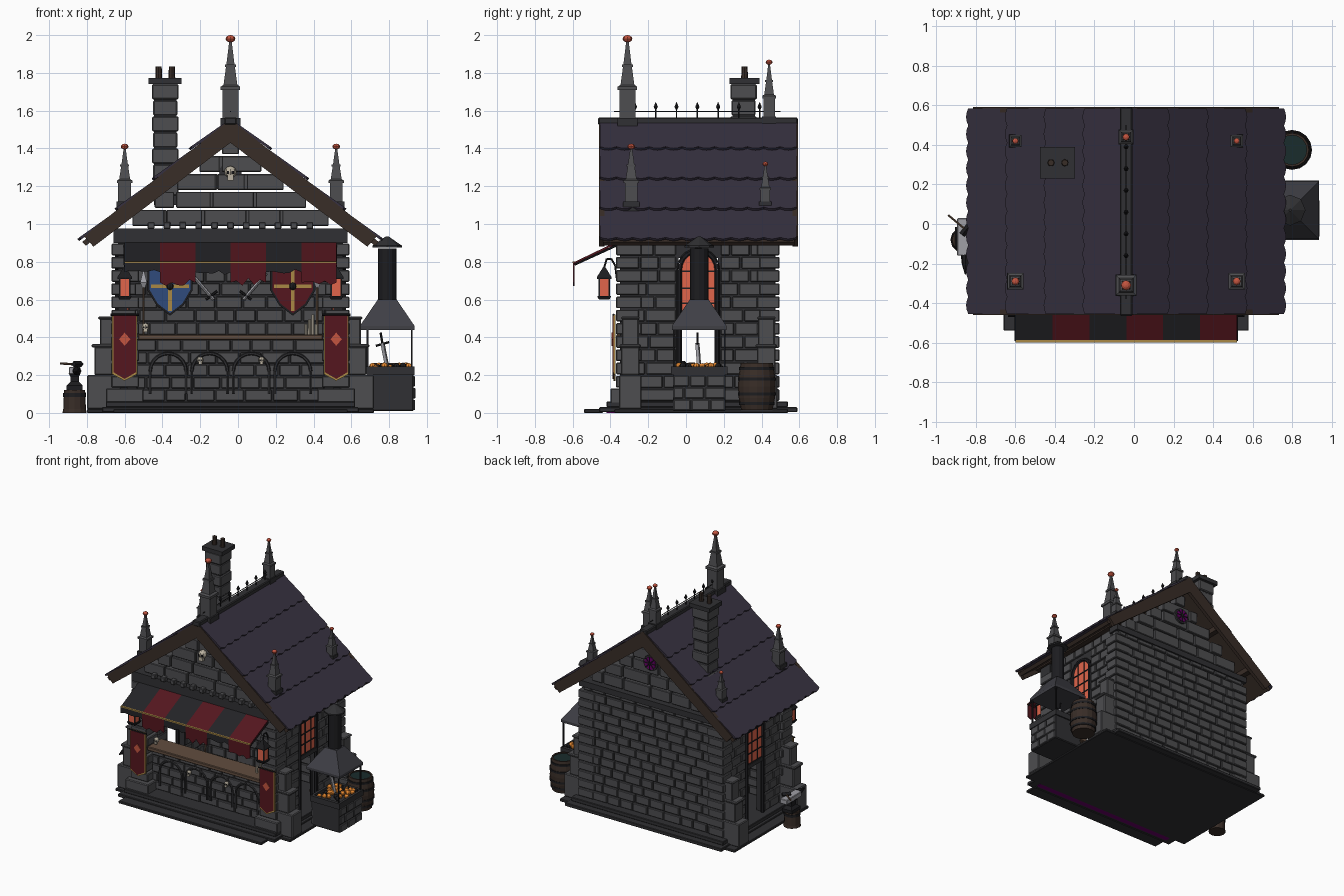
import bpy, bmesh, math, random
from mathutils import Vector

if "Cube" in bpy.data.objects:
    bpy.data.objects.remove(bpy.data.objects["Cube"])
random.seed(4)
CX, R2 = -0.04, math.sqrt(2)          # house axis in x

def mat(name, r, g, b):
    m = bpy.data.materials.new(name)
    m.diffuse_color = (r, g, b, 1)
    m.use_nodes = True
    m.node_tree.nodes["Principled BSDF"].inputs["Base Color"].default_value = m.diffuse_color
    return m
STONE, DARK, IRON = mat("stone", .075, .075, .08), mat("dark_stone", .03, .03, .033), mat("iron", .012, .012, .014)
SLATE, WOOD, PLANK = mat("slate", .037, .03, .05), mat("dark_wood", .04, .026, .02), mat("plank", .12, .075, .05)
RED, BLACK, GOLD = mat("red_cloth", .09, .008, .013), mat("black_cloth", .017, .017, .02), mat("gold", .4, .25, .06)
GLOW, EMBER, GEM = mat("glow", .75, .13, .07), mat("ember", .8, .25, .03), mat("gem", .55, .09, .05)
STEEL, BONE, BLUE = mat("steel", .35, .35, .38), mat("bone", .5, .45, .36), mat("blue", .03, .07, .2)
PURPLE, WATER, HOOD = mat("purple", .13, 0, .13), mat("water", .01, .025, .025), mat("hood", .05, .05, .06)

def finish(name, bm, m, bevel=0, smooth=False):
    bmesh.ops.recalc_face_normals(bm, faces=bm.faces)
    me = bpy.data.meshes.new(name)
    bm.to_mesh(me); bm.free()
    ob = bpy.data.objects.new(name, me)
    bpy.context.collection.objects.link(ob)
    me.materials.append(m)
    if bevel:
        b = ob.modifiers.new("bevel", 'BEVEL'); b.width = bevel; b.segments = 1
    if smooth:
        for p in me.polygons: p.use_smooth = True
        me.set_sharp_from_angle(angle=math.radians(40))
    return ob

def boxes(name, m, dims, bevel=0):
    """Boxes given as (x0, x1, y0, y1, z0, z1)."""
    bm = bmesh.new()
    for d in dims:
        c = bmesh.ops.create_cube(bm, size=1)["verts"]
        for v in c:
            v.co = [d[2*i] if v.co[i] < 0 else d[2*i+1] for i in range(3)]
    return finish(name, bm, m, bevel)

def prism(name, m, pts, axis, a, b):
    """Profile pts extruded from a to b along axis."""
    bm = bmesh.new()
    put = {'x': lambda p, t: (t, p[0], p[1]), 'y': lambda p, t: (p[0], t, p[1]), 'z': lambda p, t: (p[0], p[1], t)}[axis]
    f = bm.faces.new([bm.verts.new(put(p, a)) for p in pts])
    ext = bmesh.ops.extrude_face_region(bm, geom=[f])["geom"]
    d = Vector(put((0, 0), b - a))
    bmesh.ops.translate(bm, vec=d, verts=[v for v in ext if isinstance(v, bmesh.types.BMVert)])
    return finish(name, bm, m)

def loft(name, m, x, y, rings, n=4, sy=1, smooth=False):
    """Stacked n-sided rings (z, r); for n=4 r is the half width."""
    bm, prev = bmesh.new(), None
    for z, r in rings:
        k, o = (r*R2, math.pi/4) if n == 4 else (r, 0)
        ring = [bm.verts.new((x + k*math.cos(o+i*2*math.pi/n), y + sy*k*math.sin(o+i*2*math.pi/n), z)) for i in range(n)]
        if prev is None: bm.faces.new(ring)
        else:
            for i in range(n): bm.faces.new((prev[i], prev[(i+1) % n], ring[(i+1) % n], ring[i]))
        prev = ring
    bm.faces.new(prev)
    return finish(name, bm, m, 0, smooth)

def tube(name, m, pts, r, n=6):
    """Straight rods between successive points."""
    bm = bmesh.new()
    for a, b in zip(pts, pts[1:]):
        a, b = Vector(a), Vector(b)
        d = b - a
        M = d.to_track_quat('Z', 'Y').to_matrix().to_4x4(); M.translation = (a + b)/2
        bmesh.ops.create_cone(bm, cap_ends=True, segments=n, radius1=r, radius2=r, depth=d.length, matrix=M)
    return finish(name, bm, m)

def ball(name, m, x, y, z, r, sz=1):
    return loft(name, m, x, y, [(z - sz*r*math.cos(t*math.pi/6), r*max(.05, math.sin(t*math.pi/6))) for t in range(7)], 8)

def bricks(name, axis, c0, c1, z0, z1, rows, spans, w=.13, gap=.008):
    """Running-bond wall normal to axis; spans(za, zb) gives the solid stretches."""
    out, h = [], (z1 - z0)/rows
    for i in range(rows):
        za, zb = z0 + i*h, z0 + (i+1)*h
        for s, e in spans(za, zb):
            u, first = s, True
            while u < e - .005:
                k = w*random.uniform(.75, 1.2)*(.5 if first and i % 2 else 1)
                v = e if e - u - k < w*.45 else u + k
                j, first = random.uniform(0, .006), False
                r = (c0 - j, c1 + j, u + gap/2, v - gap/2)
                out.append((r if axis == 'x' else r[2:] + r[:2]) + (za + gap/2, zb - gap/2))
                u = v
    boxes(name, STONE, out, .004)

# base slabs and floor
boxes("base_slab", DARK, [(-.72, .64, -.46, .59, .004, .03), (-.66, .58, -.54, -.44, 0, .02), (-.8, .72, -.38, .54, 0, .02), (-.7, .62, -.42, .54, .03, .06)], .004)
boxes("floor_underside", PURPLE, [(-.66, .58, -.42, .53, .0005, .01)])
# walls: dark mortar cores with stone bricks
Y0, Y1, HOLE = -.36, .48, (-.04, .17)
boxes("wall_core", DARK, [(-.62, .54, .42, .475, .05, .97), (-.54, .46, -.29, -.24, .05, .39)] +
      [(a, a + .05, u, v, z, .97) for a in (-.635, .505) for u, v, z in ((-.35, HOLE[0], .05), (HOLE[1], .47, .05), (*HOLE, .82))])
bricks("back_wall_bricks", 'y', .41, .485, .06, .97, 13, lambda a, b: [(-.63, .55)])
side = lambda a, b: [(-.35, HOLE[0]-.01), (HOLE[1]+.01, .48)] if a < .84 else [(-.35, .48)]
bricks("left_wall_bricks", 'x', -.645, -.575, .06, .97, 13, side)
bricks("right_wall_bricks", 'x', .495, .565, .06, .97, 13, side)
bricks("counter_wall_bricks", 'y', -.30, -.23, .06, .39, 5, lambda a, b: [(-.54, .46)])
# corner quoins
q = []
for i in range(12):
    z, k = .06 + i*.07, .015*(i % 2)
    for s in (-1, 1):
        for ya, yb in ((-.37, -.25 + k), (.39 - k, .495)):
            x = sorted((CX + s*.63, CX + s*(.5 - k)))
            q.append((*x, ya, yb, z + .004, z + .066))
boxes("corner_quoins", STONE, q, .005)
# gables of open-jointed stones, string courses and corbels
gable = lambda a, b: [(CX - (1.5 - b)/.8, CX + (1.5 - b)/.8)] if b < 1.47 else []
for n, a, b in (("front", -.36, -.29), ("back", .42, .48)):
    bricks(n + "_gable_stones", 'y', a, b, .985, 1.46, 5, gable, .2, .011)
boxes("string_courses", DARK, [(-.66, .58, -.375, -.27, .9, .975), (-.66, .58, .41, .5, .93, .975)])
boxes("corbels", STONE, [(x - .018, x + .018, -.4, -.36, .975, 1.01) for x in (CX - .42 + i*.084 for i in range(11))], .004)
# stepped side buttresses and front pier plinths
b = []
for s in (-1, 1):
    for y in (-.295, .425):
        for o, z0, z1, w in ((.76, .02, .2, .06), (.72, .2, .35, .05), (.69, .35, .5, .045), (.735, .345, .365, .056), (.7, .495, .51, .05)):
            b.append((*sorted((CX + s*.58, CX + s*o)), y - w, y + w, z0, z1))
    b.append((*sorted((CX + s*.46, CX + s*.66)), -.4, -.25, .05, .13))
boxes("buttresses", STONE, b, .006)
# side windows over open doorways
yc = sum(HOLE)/2
arch = lambda r, c, z, zb: [(c - r, zb)] + [(c - r*math.cos(t*math.pi/10), z + r*math.sin(t*math.pi/10)) for t in range(11)] + [(c + r, zb)]
for n, xa, s in (("left", -.64, -1), ("right", .5, 1)):
    prism(n + "_window_glass", GLOW, arch(.095, yc, .76, .5), 'x', xa, xa + .06)
    xo = xa if s < 0 else xa + .06
    tube(n + "_window_frame", IRON, [(xo, u, v) for u, v in arch(.1, yc, .76, .06)], .014)
    boxes(n + "_window_bars", IRON, [(xa - .005, xa + .065, yc + d - .004, yc + d + .004, .5, .84) for d in (-.035, .035)] +
          [(xa - .005, xa + .065, *HOLE, z - .004, z + .004) for z in (.5, .58, .66, .75)])
    boxes(n + "_lintel", DARK, [(xa - .01, xa + .07, *HOLE, .47, .5)])
# roof: boards, scalloped slate courses, bargeboards, ridge
V = [(.785, .905), (0, 1.535), (-.785, .905), (-.765, .885), (0, 1.495), (.765, .885)]
prism("roof_boards", WOOD, [(CX + x, z) for x, z in V], 'y', -.44, .575)
W = [(0, 1.555), (.775, .935), (.725, .88), (0, 1.43), (-.725, .88), (-.775, .935)]
for n, y in (("front", -.46), ("back", .565)):
    prism(n + "_bargeboard", WOOD, [(CX + x, z) for x, z in W], 'y', y, y + .028)
boxes("purlins", WOOD, [(CX + x - .02, CX + x + .02, -.44, .57, z - .04, z) for x, z in ((-.6, 1.03), (.6, 1.03), (-.3, 1.27), (.3, 1.27))])
L = math.hypot(.785, .64)
for s in (-1, 1):
    bm = bmesh.new()
    t, nrm = Vector((s*.785, 0, -.64))/L, Vector((s*.64, 0, .785))/L
    for i in range(4):
        d0, d1 = max(0, i*L/4 - .03), (i + 1)*L/4 - .008
        P = [(d0, .585, 0), (d0, -.455, 0)] + [(d1 + .014*abs(math.sin(k*math.pi/4)), -.455 + 1.04*k/48, .018) for k in range(49)]
        f = bm.faces.new([bm.verts.new(Vector((CX, y, 1.54)) + t*d + nrm*o) for d, y, o in P])
        e = bmesh.ops.extrude_face_region(bm, geom=[f])["geom"]
        bmesh.ops.translate(bm, vec=nrm*.014, verts=[v for v in e if isinstance(v, bmesh.types.BMVert)])
    finish("roof_slates_" + ("left" if s < 0 else "right"), bm, SLATE)
boxes("ridge_cap", DARK, [(CX - .032, CX + .032, -.465, .59, 1.525, 1.565)], .006)
tube("ridge_rail", IRON, [(CX, -.38, 1.595), (CX, .5, 1.595)], .003)
for i in range(7):
    loft("ridge_spike", IRON, CX, -.27 + i*.11, [(1.56, .004), (1.605, .004), (1.62, .013), (1.645, .001)], 6)
# pinnacles with gem finials
def pinnacle(x, y, z0, z1, w):
    h = z1 - z0
    loft("pinnacle", STONE, x, y, [(z0, w), (z0 + .38*h, w), (z0 + .38*h, w*1.2), (z0 + .42*h, w*1.2), (z0 + .44*h, w*.85), (z0 + .64*h, w*.55),
         (z0 + .64*h, w*.7), (z0 + .67*h, w*.7), (z0 + .67*h, w*.5), (z0 + .93*h, w*.15)])
    ball("finial", GEM, x, y, z1 - .45*w, w*.6, .75)
    boxes("pinnacle_foot", DARK, [(x - w*1.25, x + w*1.25, y - w*1.25, y + w*1.25, z0 - .03, z0 + .03)])
pinnacle(CX, -.31, 1.53, 2.0, .043)
pinnacle(CX, .44, 1.54, 1.87, .03)
for s in (-1, 1):
    pinnacle(CX + s*.56, -.29, 1.09, 1.425, .034)
    pinnacle(CX + s*.56, .42, 1.09, 1.33, .026)
# chimney
boxes("chimney", STONE, [(-.455 + k, -.315 - k, .235 + k, .375 - k, 1.15 + i*.085, 1.23 + i*.085) for i in range(7) for k in (.006*(i % 2),)], .006)
boxes("chimney_core", DARK, [(-.445, -.325, .245, .365, 1.1, 1.76), (-.475, -.298, .23, .39, 1.74, 1.772)])
for x in (-.42, -.35):
    loft("chimney_pot", WOOD, x, .31, [(1.77, .018), (1.835, .016)], 8)
# awning stripes with ragged valance
for i in range(6):
    x, m = -.6 + i*.187, (BLACK, RED)[i % 2]
    prism("awning_stripe", m, [(-.36, .91), (-.595, .797), (-.595, .785), (-.36, .898)], 'x', x, x + .187)
    low = (.745, .69)[i % 2]
    prism("valance", m, [(x, .797), (x, low)] + [(x + .187*k/6, low + random.uniform(-.02, .025)) for k in range(1, 6)] + [(x + .187, low), (x + .187, .797)], 'y', -.597, -.59)
boxes("awning_trim", GOLD, [(-.6, .522, -.6, -.588, .794, .802)])
for x in (-.6, .52):
    tube("awning_arm", IRON, [(x, -.59, .785), (x, -.36, .89)], .006)
# counter, blind arches, skulls
boxes("counter", PLANK, [(-.53, .45, -.37, -.2, .385, .415)], .005)
for i in range(4):
    tube("counter_arch", DARK, [(u, -.305, v) for u, v in arch(.095, -.37 + i*.22, .22, .1)], .009)
def skull(x, y, z, r):
    ball("skull", BONE, x, y, z, r)
    boxes("skull_jaw", BONE, [(x - r*.5, x + r*.5, y - r*.9, y, z - r*1.4, z - r*.5)])
    boxes("skull_eyes", IRON, [(x + s*r*.4 - r*.2, x + s*r*.4 + r*.2, y - r*1.02, y, z - r*.3, z + r*.15) for s in (-1, 1)])
for p in ((-.2, -.32, .28, .017), (.125, -.32, .28, .017), (CX, -.38, 1.275, .032), (-.49, -.31, .455, .02)): skull(*p)
for i in range(4):
    loft("candle", BONE, .36 + i*.018, -.28 + .02*(i % 2), [(.415, .009), (.47 + .025*(i % 3), .008)], 8)
# rear round window
for r, y, m in ((.06, .5, DARK), (.048, .506, PURPLE)):
    prism("round_window", m, [(CX + r*math.cos(k*math.pi/8), 1.27 + r*math.sin(k*math.pi/8)) for k in range(16)], 'y', .41, y)
for k in range(4):
    c, s = .05*math.cos(k*math.pi/4), .05*math.sin(k*math.pi/4)
    tube("round_window_spoke", IRON, [(CX - c, .507, 1.27 - s), (CX + c, .507, 1.27 + s)], .004)
# banners and lanterns on the front piers
for x in (-.6, .52):
    for n, m, w, t, z, y in (("banner_border", GOLD, .066, .17, .52, -.385), ("banner", RED, .059, .18, .515, -.389)):
        prism(n, m, [(x - w, z), (x - w, t + .035), (x, t), (x + w, t + .035), (x + w, z)], 'y', y, -.372)
    prism("banner_diamond", GEM, [(x - .03, .39), (x, .355), (x + .03, .39), (x, .425)], 'y', -.394, -.38)
    tube("banner_rod", IRON, [(x - .075, -.385, .52), (x + .075, -.385, .52)], .006)
    tube("lantern_hook", IRON, [(x, -.365, .7), (x, -.375, .78), (x, -.395, .815), (x, -.42, .815), (x, -.433, .77)], .005)
    loft("lantern_glass", GLOW, x, -.433, [(.615, .026), (.71, .026)])
    loft("lantern_roof", IRON, x, -.433, [(.71, .038), (.72, .038), (.765, .01), (.775, .004)])
    loft("lantern_base", IRON, x, -.433, [(.6, .028), (.615, .036), (.62, .036)])
    boxes("lantern_bars", IRON, [(x + a*.027 - .004, x + a*.027 + .004, -.437 + c*.027, -.429 + c*.027, .61, .715) for a in (-1, 1) for c in (-1, 1)])
# shields, swords and spears inside
for x, m in ((-.36, BLUE), (.29, RED)):
    S = [(-1, .78), (0, .8), (1, .78), (1, .65), (.6, .57), (0, .515), (-.6, .57), (-1, .65)]
    prism("shield_rim", IRON, [(x + u*.12, z) for u, z in S], 'y', .385, .405)
    prism("shield", m, [(x + u*.108, .66 + (z - .66)*.91) for u, z in S], 'y', .378, .39)
    boxes("shield_cross", GOLD, [(x - .01, x + .01, .372, .385, .54, .78), (x - .1, x + .1, .372, .385, .66, .68)])
    ball("shield_boss", IRON, x, .375, .67, .02)
for x, s in ((-.18, 1), (.08, -1)):
    tube("sword_blade", STEEL, [(x - s*.07, .39, .74), (x + s*.05, .39, .6)], .009, 4)
    tube("sword_guard", IRON, [(x + s*.01, .39, .6), (x + s*.07, .39, .645)], .007)
for x in (-.5, .42):
    tube("spear_shaft", PLANK, [(x, .3, .06), (x, .36, .68)], .007)
    loft("spear_head", STEEL, x, .36, [(.66, .006), (.69, .018), (.76, .001)])
# forge with hood and flue
fx, fy = .79, .07
boxes("forge_block", DARK, [(.69, .93, -.07, .21, .01, .22)], .006)
bricks("forge_stones", 'x', .685, .934, .01, .2, 3, lambda a, b: [(-.07, .21)], .1)
boxes("forge_rim", DARK, [(.68, .935, -.08, -.055, .2, .245), (.68, .935, .195, .22, .2, .245), (.68, .7, -.08, .22, .2, .245), (.915, .935, -.08, .22, .2, .245)])
for i in range(40):
    ball("coal", (EMBER, EMBER, IRON)[i % 3], random.uniform(.71, .905), random.uniform(-.045, .185), .235 + random.uniform(0, .015), .018)
boxes("forge_posts", IRON, [(x - .005, x + .005, y - .005, y + .005, .23, .46) for x in (.685, .92) for y in (-.065, .205)])
loft("forge_hood", HOOD, fx, fy, [(.44, .145), (.46, .145), (.6, .05), (.6, .02)])
loft("forge_flue", IRON, fx, fy, [(.59, .048), (.87, .048)], 12)
loft("flue_cap", DARK, fx, fy, [(.875, .078), (.885, .078), (.935, .006)], 8)
tube("forge_sword", STEEL, [(.79, .07, .24), (.765, .06, .37)], .012, 4)
tube("forge_sword_hilt", IRON, [(.73, .06, .355), (.765, .06, .365), (.755, .06, .425), (.765, .06, .365), (.8, .06, .375)], .006)
# water barrel
bz = [(.015, .083), (.08, .096), (.14, .1), (.2, .096), (.265, .085), (.265, .074), (.25, .074)]
loft("barrel", WOOD, .8, .375, bz, 16, 1)
loft("barrel_water", WATER, .8, .375, [(.24, .07), (.256, .075)], 16)
for z, r in ((.05, .094), (.1, .101), (.18, .101), (.235, .094)):
    loft("barrel_hoop", IRON, .8, .375, [(z - .008, r), (z + .008, r)], 16)
# anvil on a stump with hammer
ax, ay = -.865, -.07
loft("stump", WOOD, ax, ay - .01, [(0, .064), (.02, .06), (.12, .056)], 12)
loft("stump_hoop", IRON, ax, ay - .01, [(.085, .061), (.105, .061)], 12)
loft("anvil_body", IRON, ax, ay, [(.12, .042), (.145, .042), (.165, .022), (.19, .022), (.21, .032)], 4, 1.3)
boxes("anvil_face", STEEL, [(ax - .03, ax + .03, -.16, .03, .205, .243)], .004)
horn = loft("anvil_horn", IRON, 0, 0, [(0, .024), (.05, .018), (.1, .003)], 8)
horn.rotation_euler, horn.location = (math.pi/2, 0, 0), (ax + .012, -.155, .222)
tube("hammer_handle", PLANK, [(-.94, .045, .262), (-.85, -.03, .256)], .006)
tube("hammer_head", IRON, [(-.87, -.055, .258), (-.83, -.005, .258)], .016, 4)
